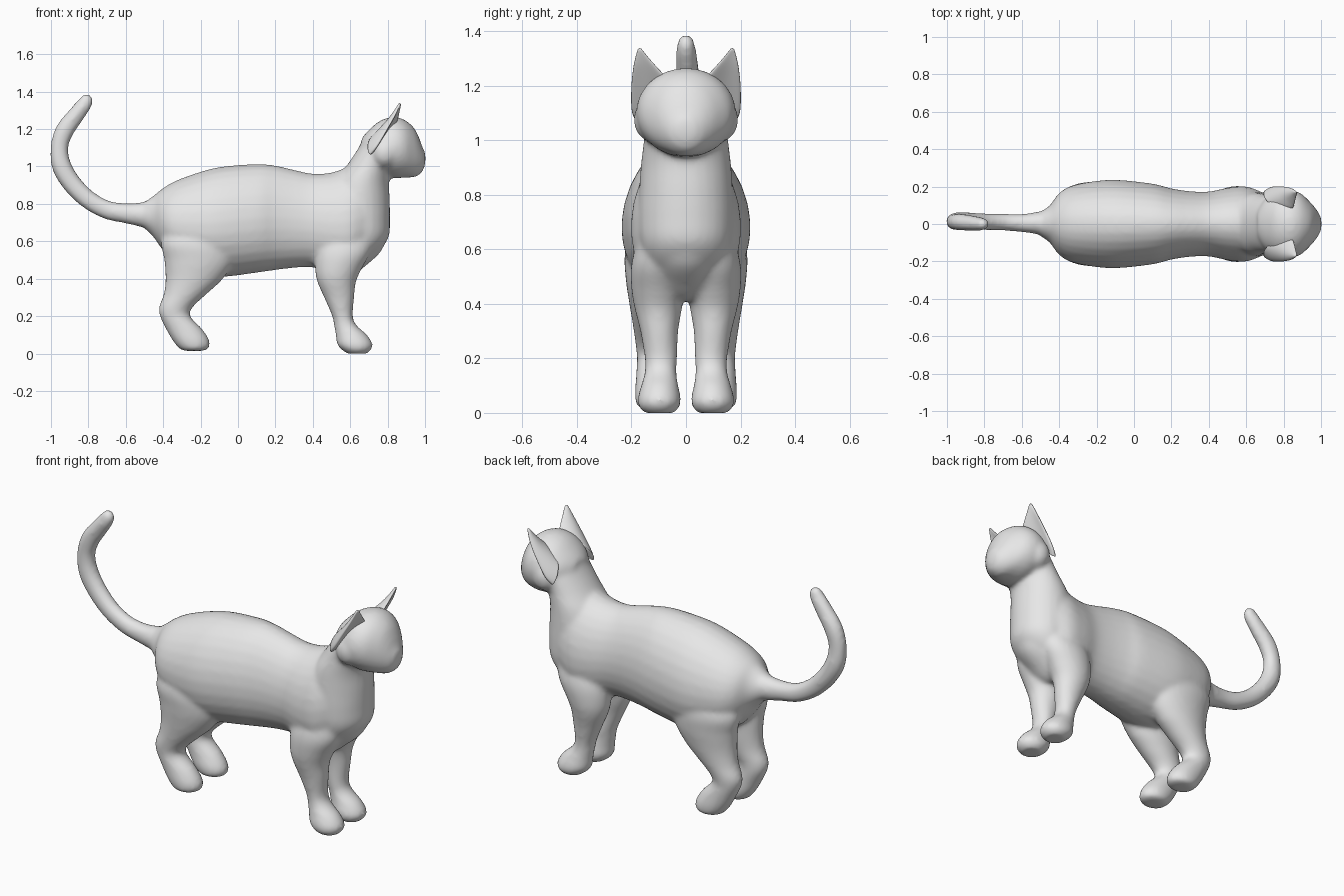
import bpy, bmesh, math
from mathutils import Vector

fur = bpy.data.materials.new("grey fur")
fur.diffuse_color = (0.8, 0.8, 0.8, 1)


def spline(rows, steps=6):
    """Catmull-Rom interpolation of rows of numbers."""
    out = []
    for i in range(len(rows) - 1):
        quad = [rows[max(i - 1, 0)], rows[i], rows[i + 1], rows[min(i + 2, len(rows) - 1)]]
        for s in range(steps):
            t = s / steps
            out.append([0.5 * (2 * b + (c - a) * t + (2 * a - 5 * b + 4 * c - d) * t * t
                               + (3 * b - a - 3 * c + d) * t ** 3) for a, b, c, d in zip(*quad)])
    return out + [list(rows[-1])]


def loft(bm, rings, sides=28, egg=0.0, cup=0.0):
    """Skin a closed tube over rings of (centre, u half axis, v half axis)."""
    loops = []
    for c, u, v in rings:
        loop = []
        for k in range(sides):
            a = 2 * math.pi * k / sides
            p = c + u * math.cos(a) * (1 - egg * math.sin(a)) + v * math.sin(a)
            loop.append(bm.verts.new(p - v.normalized() * cup * u.length * math.cos(a) ** 2))
        loops.append(loop)
    faces = [bm.faces.new(loops[0]), bm.faces.new(loops[-1])]
    for p, q in zip(loops, loops[1:]):
        for k in range(sides):
            n = (k + 1) % sides
            faces.append(bm.faces.new((p[k], p[n], q[n], q[k])))
    bmesh.ops.recalc_face_normals(bm, faces=faces)


def along_x(bm, rows, egg=0.0):
    """Rows of x, top z, bottom z, half width."""
    loft(bm, [(Vector((x, 0, (t + b) / 2)), Vector((0, max(w, .004), 0)), Vector((0, 0, (t - b) / 2)))
              for x, t, b, w in spline(rows)], egg=egg)


def along_z(bm, rows, side=1):
    """Rows of z, back x, front x, inner y, outer y."""
    loft(bm, [(Vector(((a + b) / 2, side * (i + o) / 2, z)), Vector(((b - a) / 2, 0, 0)),
               Vector((0, (o - i) / 2, 0))) for z, a, b, i, o in spline(rows)])


def ball(bm, centre, size):
    verts = bmesh.ops.create_uvsphere(bm, u_segments=24, v_segments=16, radius=1)["verts"]
    for v in verts:
        v.co = Vector(centre) + Vector([a * b for a, b in zip(v.co, size)])


def finish(bm, name):
    mesh = bpy.data.meshes.new(name)
    for f in bm.faces:
        f.smooth = True
    bm.to_mesh(mesh)
    bm.free()
    mesh.materials.append(fur)
    ob = bpy.data.objects.new(name, mesh)
    bpy.context.collection.objects.link(ob)
    return ob


bm = bmesh.new()

# Torso
along_x(bm, [(-.50, .81, .67, .065), (-.45, .845, .62, .10), (-.40, .885, .55, .165),
             (-.33, .925, .48, .205), (-.2, .972, .425, .23), (-.08, 1.0, .41, .235),
             (.1, 1.013, .432, .215), (.2, 1.005, .446, .19), (.3, .982, .458, .175),
             (.4, .962, .46, .173), (.5, .968, .43, .193), (.6, 1.0, .41, .20),
             (.69, 1.0, .475, .165), (.76, .95, .54, .115), (.80, .86, .62, .05)], egg=.08)

# Chest and neck
along_z(bm, [(.50, .56, .70, -.10, .10), (.56, .53, .765, -.145, .145), (.63, .5, .808, -.168, .168),
             (.72, .48, .813, -.175, .175), (.82, .48, .812, -.172, .172), (.92, .52, .808, -.165, .165),
             (1.0, .578, .825, -.155, .155), (1.08, .632, .86, -.15, .15), (1.15, .675, .86, -.13, .13),
             (1.2, .72, .84, -.08, .08)])

# Head
along_x(bm, [(.66, 1.15, 1.05, .07), (.70, 1.195, 1.01, .13), (.76, 1.245, .96, .17),
             (.83, 1.265, .938, .183), (.89, 1.25, .94, .165), (.94, 1.208, .942, .12),
             (.968, 1.155, .955, .088), (.988, 1.10, .975, .06), (1.002, 1.075, 1.015, .03)])

# Tail
path = spline([(-.40, .74, .10, 0), (-.5, .742, .07, .005), (-.6, .75, .054, .005), (-.7, .768, .05, .01),
               (-.8, .822, .05, .012), (-.885, .905, .052, .015), (-.942, 1.0, .053, .015),
               (-.955, 1.1, .048, .012), (-.928, 1.19, .05, .01), (-.87, 1.27, .046, .005),
               (-.82, 1.335, .04, 0), (-.805, 1.37, .03, 0), (-.798, 1.388, .008, 0)])
rings = []
for i, (x, z, r, y) in enumerate(path):
    a, b = path[max(i - 1, 0)], path[min(i + 1, len(path) - 1)]
    d = Vector((b[0] - a[0], 0, b[1] - a[1])).normalized()
    rings.append((Vector((x, y, z)), Vector((0, r * .9, 0)), Vector((-d.z, 0, d.x)) * r))
loft(bm, rings)

for side in (1, -1):
    # Cheeks and muzzle
    ball(bm, (.785, side * .115, 1.075), (.075, .078, .085))
    ball(bm, (.945, side * .032, 1.025), (.048, .045, .05))
    # Hind leg
    along_z(bm, [(.72, -.36, -.1, .06, .17), (.6, -.41, -.03, .03, .222), (.5, -.395, -.02, .015, .222),
                 (.4, -.388, -.08, .02, .208), (.32, -.397, -.165, .035, .195), (.25, -.422, -.24, .048, .185),
                 (.2, -.418, -.255, .05, .18), (.13, -.385, -.19, .046, .184), (.07, -.35, -.153, .038, .188),
                 (.03, -.318, -.155, .045, .182), (.014, -.29, -.185, .065, .165)], side)
    # Front leg
    along_z(bm, [(.68, .46, .72, .04, .16), (.55, .42, .71, .01, .2), (.45, .412, .66, .004, .2),
                 (.38, .425, .63, .015, .188), (.3, .46, .622, .028, .168), (.2, .503, .614, .032, .152),
                 (.15, .513, .635, .035, .152), (.1, .522, .69, .028, .165), (.05, .53, .72, .018, .178),
                 (.02, .555, .712, .025, .172), (-.001, .585, .69, .045, .15)], side)

# Fuse the overlapping forms into one continuous skin
body = finish(bm, "cat_body")
remesh = body.modifiers.new("fuse", 'REMESH')
remesh.mode = 'VOXEL'
remesh.voxel_size = .012
remesh.use_smooth_shade = True
soften = body.modifiers.new("soften", 'SMOOTH')
soften.factor = .5
soften.iterations = 10

# Ears: thin cupped triangles leaning forward
normal = Vector((-.81, -.07, .58)).normalized()
for side, name in ((1, "left_ear"), (-1, "right_ear")):
    bm = bmesh.new()
    rows = spline([(.735, .125, 1.14, .05, -.055, .06, .03), (.77, .137, 1.185, .052, -.06, .062, .024),
                   (.81, .152, 1.24, .032, -.047, .036, .016), (.842, .164, 1.29, .014, -.028, .016, .011),
                   (.862, .17, 1.328, .005, -.01, .004, .007), (.866, .171, 1.337, .001, -.003, .001, .002)])
    loft(bm, [(Vector(r[:3]), Vector(r[3:6]), normal * r[6]) for r in rows], cup=.25)
    for v in bm.verts:
        v.co.y *= side
    bmesh.ops.recalc_face_normals(bm, faces=bm.faces[:])
    finish(bm, name)
